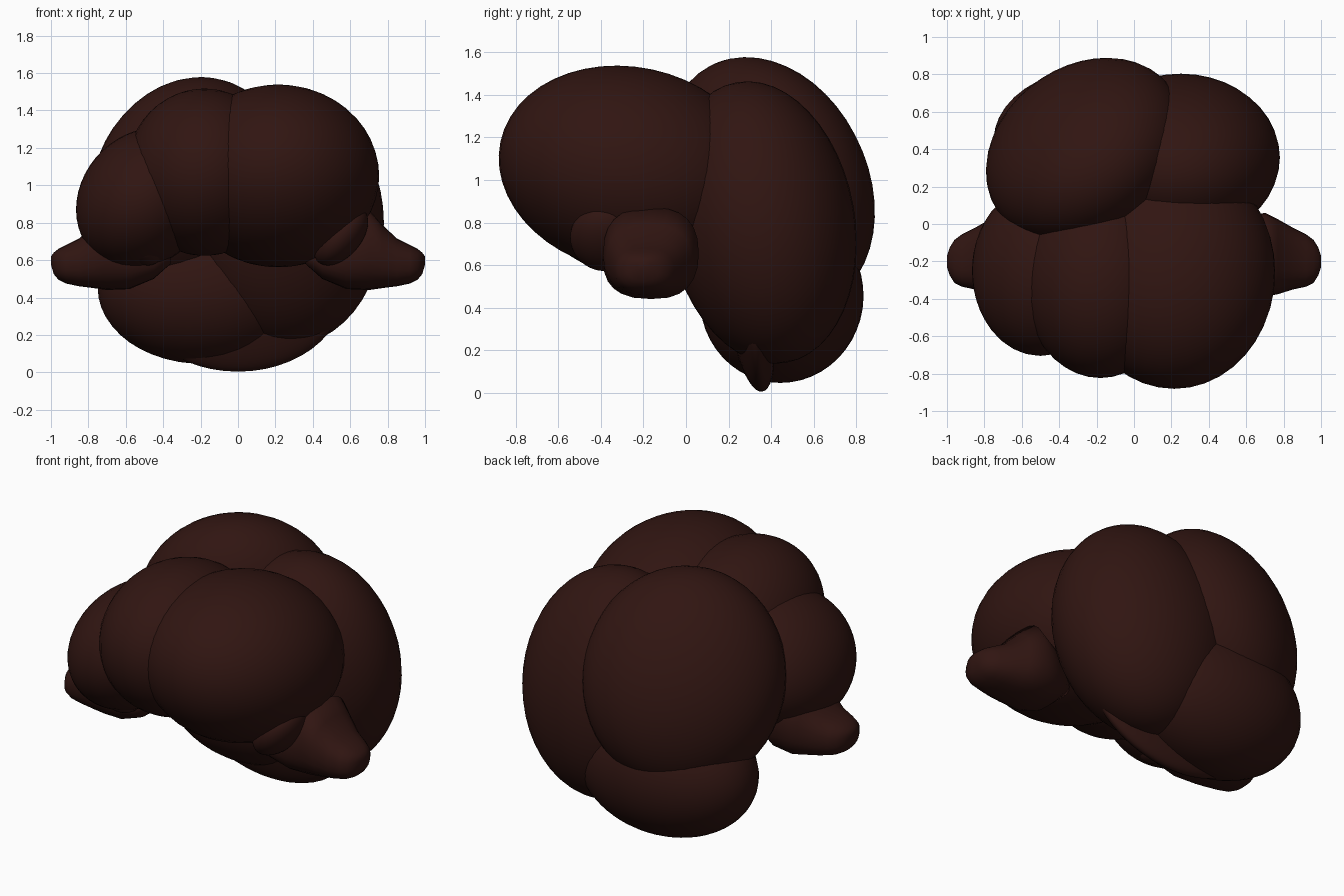
import bpy, bmesh
from math import sin, cos, pi, radians

if "Cube" in bpy.data.objects:
    bpy.data.objects.remove(bpy.data.objects["Cube"])

mat = bpy.data.materials.new("dark_brown")
mat.diffuse_color = (0.030, 0.0075, 0.0057, 1)
mat.use_nodes = True
mat.node_tree.nodes["Principled BSDF"].inputs["Base Color"].default_value = mat.diffuse_color


def finish(bm, name):
    bmesh.ops.recalc_face_normals(bm, faces=bm.faces)
    me = bpy.data.meshes.new(name)
    bm.to_mesh(me)
    bm.free()
    for p in me.polygons:
        p.use_smooth = True
    me.materials.append(mat)
    ob = bpy.data.objects.new(name, me)
    bpy.context.collection.objects.link(ob)
    return ob


def lump(name, loc, radii, tilt=(0, 0, 0)):
    bm = bmesh.new()
    bmesh.ops.create_uvsphere(bm, u_segments=40, v_segments=24, radius=1)
    ob = finish(bm, name)
    ob.location, ob.scale = loc, radii
    ob.rotation_euler = [radians(a) for a in tilt]
    return ob


def side_tuft(name, side):
    # stations along x: x, centre y, half width y, bottom z, top z
    stations = [(0.36, -0.22, 0.10, 0.58, 0.65), (0.45, -0.21, 0.17, 0.50, 0.70),
                (0.58, -0.18, 0.21, 0.445, 0.80), (0.70, -0.165, 0.225, 0.44, 0.87),
                (0.77, -0.175, 0.20, 0.45, 0.79), (0.85, -0.185, 0.165, 0.46, 0.715),
                (0.92, -0.195, 0.14, 0.475, 0.68), (0.96, -0.20, 0.115, 0.495, 0.66),
                (0.985, -0.20, 0.075, 0.525, 0.64), (1.00, -0.20, 0.03, 0.575, 0.62)]
    n = 24
    bm = bmesh.new()
    rings = []
    for x, cy, hy, z0, z1 in stations:
        ring = []
        for i in range(n):
            a = 2 * pi * i / n
            c, s = cos(a), sin(a)
            # slightly squared oval section
            y = cy + hy * abs(c) ** 0.75 * (1 if c > 0 else -1)
            z = (z0 + z1) / 2 + (z1 - z0) / 2 * abs(s) ** 0.85 * (1 if s > 0 else -1)
            ring.append(bm.verts.new((side * x, y, z)))
        rings.append(ring)
    for r, q in zip(rings, rings[1:]):
        for i in range(n):
            j = (i + 1) % n
            bm.faces.new((r[i], r[j], q[j], q[i]))
    bm.faces.new(rings[0])
    bm.faces.new(rings[-1])
    return finish(bm, name)


# large rear lumps
lump("rear_left_lump", (-0.26, 0.39, 0.978), (0.57, 0.42, 0.625), (22, -6, 33))
lump("rear_right_lump", (0.25, 0.355, 0.80), (0.53, 0.44, 0.67), (10, 0, 0))
lump("nape_lump", (-0.19, 0.45, 0.45), (0.56, 0.385, 0.405), (-8, 0, 0))

# front lumps over the brow
lump("front_right_lump", (0.215, -0.26, 1.05), (0.54, 0.627, 0.481), (-12, 0, 0))
lump("front_middle_lump", (-0.18, -0.29, 1.07), (0.42, 0.535, 0.445), (-8, 0, 0))
lump("front_left_lump", (-0.50, -0.25, 0.93), (0.34, 0.455, 0.40), (0, 40, 0))

# thin lower rim
lump("lower_rim", (0, 0.30, 0.42), (0.56, 0.11, 0.42), (8, 0, 0))

# flared side tufts with a small lump in front of each
for side, label in ((1, "right"), (-1, "left")):
    side_tuft(label + "_side_tuft", side)
    lump(label + "_small_lump", (side * 0.55, -0.38, 0.73), (0.11, 0.165, 0.185), (0, side * 40, 0))
